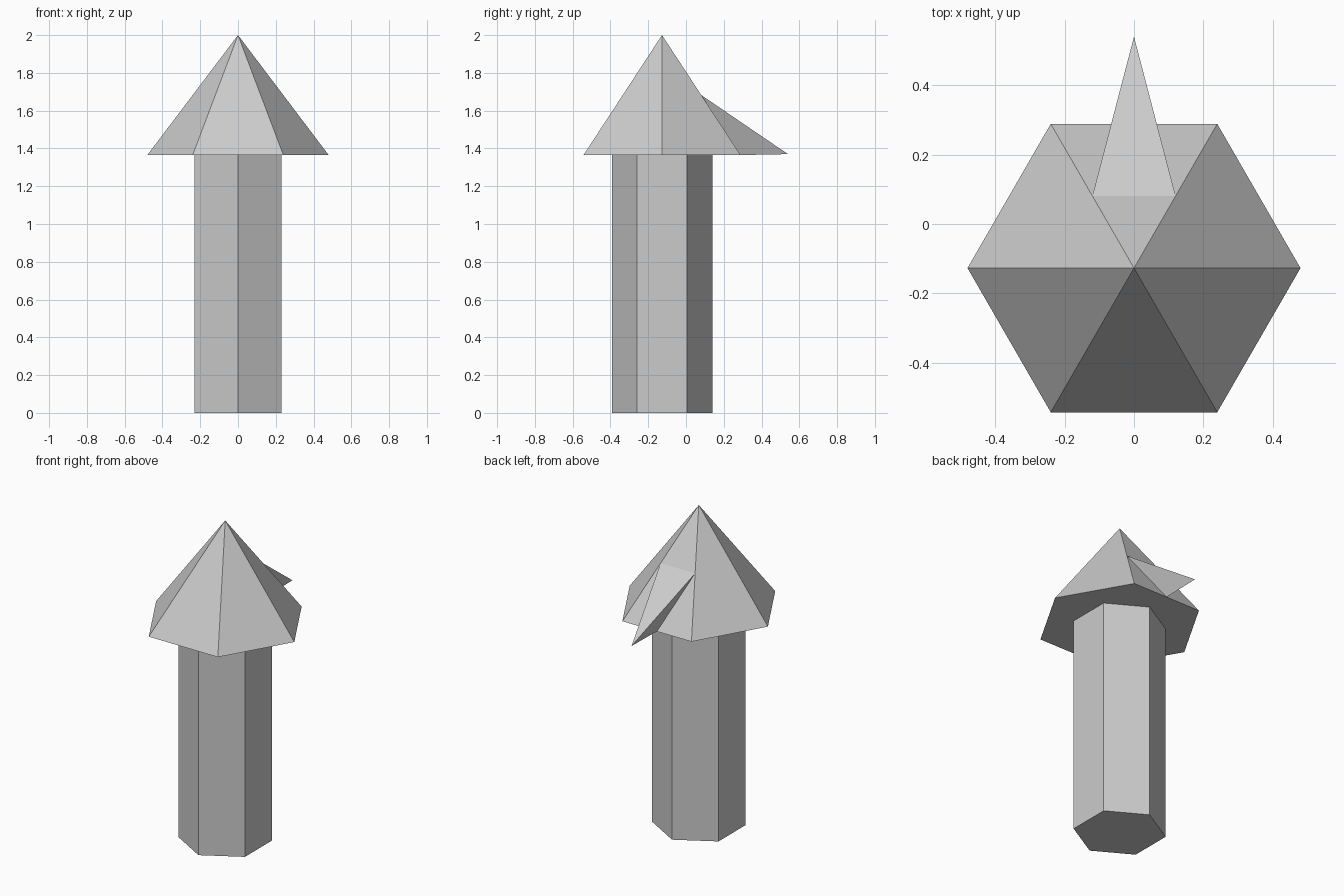
import bpy, bmesh, math

if "Cube" in bpy.data.objects:
    bpy.data.objects.remove(bpy.data.objects["Cube"])

CY = -0.127                    # y of the column and roof axis
ROOF_R, EAVE, TOP = 0.48, 1.365, 2.0


def make_object(name, bm):
    bmesh.ops.recalc_face_normals(bm, faces=bm.faces)
    mesh = bpy.data.meshes.new(name)
    bm.to_mesh(mesh)
    bm.free()
    obj = bpy.data.objects.new(name, mesh)
    bpy.context.collection.objects.link(obj)
    return obj


def ring(bm, radius, z, start):
    return [bm.verts.new((radius * math.cos(start + i * math.pi / 3),
                          CY + radius * math.sin(start + i * math.pi / 3), z))
            for i in range(6)]


# Hexagonal column, corners facing front and back
bm = bmesh.new()
low = ring(bm, 0.266, 0.0, math.pi / 6)
high = ring(bm, 0.266, EAVE, math.pi / 6)
bm.faces.new(low[::-1])
bm.faces.new(high)
for i in range(6):
    j = (i + 1) % 6
    bm.faces.new((low[i], low[j], high[j], high[i]))
make_object("column", bm)

# Six-sided pointed roof, corners on the x axis
bm = bmesh.new()
eave = ring(bm, ROOF_R, EAVE, 0.0)
apex = bm.verts.new((0, CY, TOP))
bm.faces.new(eave[::-1])
for i in range(6):
    bm.faces.new((eave[i], eave[(i + 1) % 6], apex))
make_object("roof", bm)

# Beak on the back roof face: hip midpoints and eave midpoint drawn out to a tip
bm = bmesh.new()
apothem = ROOF_R * math.cos(math.pi / 6)
mid_z = (EAVE + TOP) / 2
left = bm.verts.new((-ROOF_R / 4, CY + apothem / 2, mid_z))
right = bm.verts.new((ROOF_R / 4, CY + apothem / 2, mid_z))
under = bm.verts.new((0, CY + apothem, EAVE))
tip = bm.verts.new((0, 0.54, 1.37))
for tri in ((left, tip, right), (left, under, tip), (right, tip, under), (left, right, under)):
    bm.faces.new(tri)
# Drop the hidden face lying on the roof once the normals are set
bmesh.ops.recalc_face_normals(bm, faces=bm.faces)
hidden = [f for f in bm.faces if tip not in f.verts]
bmesh.ops.delete(bm, geom=hidden, context='FACES_ONLY')
mesh = bpy.data.meshes.new("beak")
bm.to_mesh(mesh)
bm.free()
bpy.context.collection.objects.link(bpy.data.objects.new("beak", mesh))
